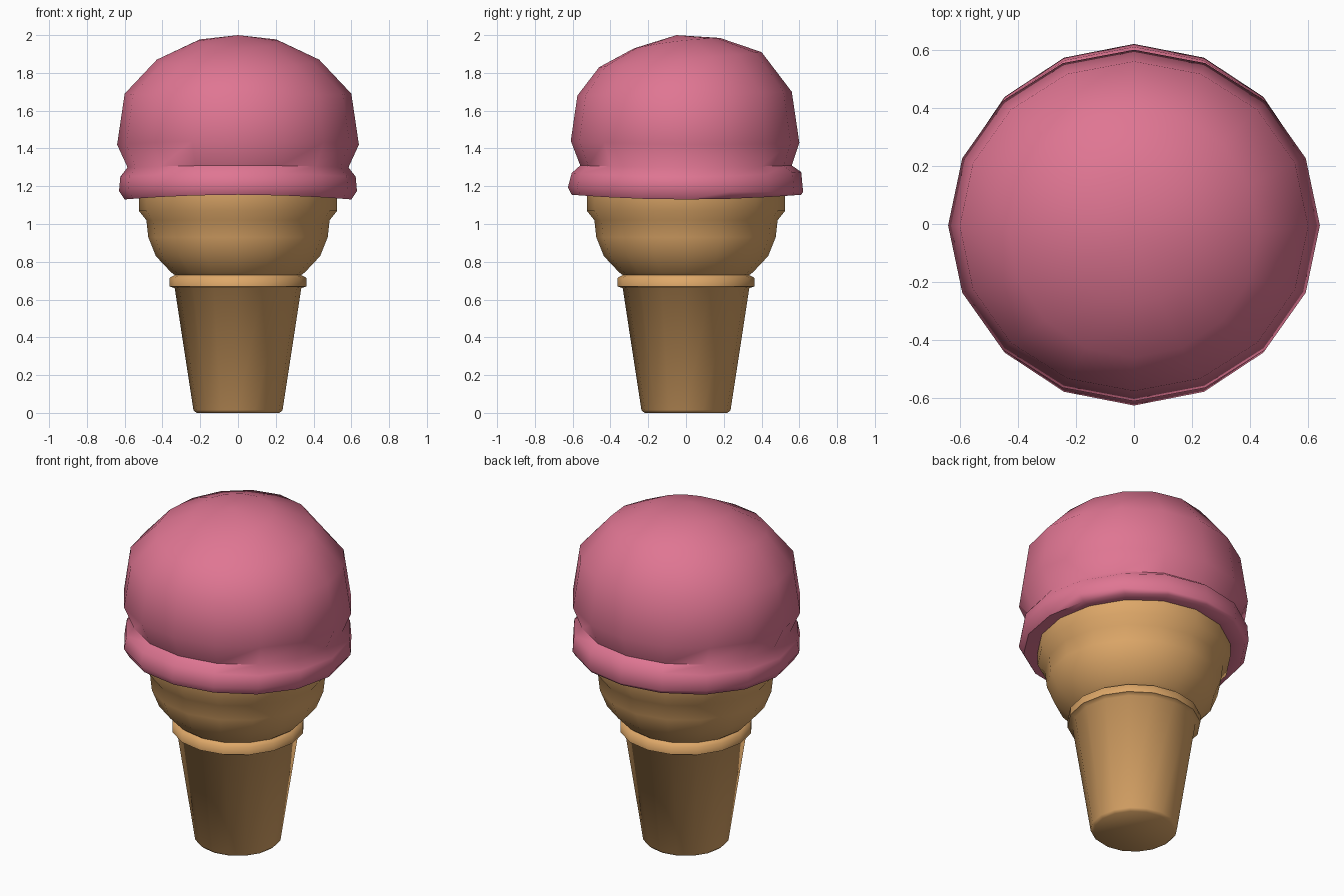
import bpy, bmesh, math

if "Cube" in bpy.data.objects:
    bpy.data.objects.remove(bpy.data.objects["Cube"])

SIDES = 16


def material(name, rgb):
    m = bpy.data.materials.new(name)
    m.diffuse_color = (*rgb, 1)
    m.use_nodes = True
    m.node_tree.nodes["Principled BSDF"].inputs["Base Color"].default_value = m.diffuse_color
    return m


def loft(name, rings, mat, angle, top=None, cap_bottom=False):
    """Skin rings listed bottom to top: (half width x, y front, y back, z side, z front, z back)."""
    bm = bmesh.new()
    loops = []
    for rx, yf, yb, zs, zf, zb in rings:
        loop = []
        for i in range(SIDES):
            a = 2 * math.pi * i / SIDES
            c, s = math.cos(a), math.sin(a)
            y = (yf + yb) / 2 + (yb - yf) / 2 * s
            z = zs * c * c + (zf + zb) / 2 * s * s + (zb - zf) / 2 * s
            loop.append(bm.verts.new((rx * c, y, z)))
        loops.append(loop)
    for lo, hi in zip(loops, loops[1:]):
        for i in range(SIDES):
            j = (i + 1) % SIDES
            bm.faces.new((lo[i], lo[j], hi[j], hi[i]))
    if top:
        tip = bm.verts.new(top)
        for i in range(SIDES):
            bm.faces.new((loops[-1][i], loops[-1][(i + 1) % SIDES], tip))
    if cap_bottom:
        bm.faces.new(loops[0][::-1])
    me = bpy.data.meshes.new(name)
    bm.to_mesh(me)
    bm.free()
    ob = bpy.data.objects.new(name, me)
    bpy.context.collection.objects.link(ob)
    me.materials.append(mat)
    bpy.ops.object.select_all(action='DESELECT')
    ob.select_set(True)
    bpy.context.view_layer.objects.active = ob
    bpy.ops.object.shade_smooth_by_angle(angle=math.radians(angle))
    return ob


pink = material("strawberry_pink", (0.74, 0.18, 0.29))
tan = material("wafer_tan", (0.73, 0.39, 0.14))

# Wafer cone: tapered stem, collar ring, rounded bowl and rim
profile = [(0.22, 0), (0.236, 0.015), (0.335, 0.66), (0.362, 0.67), (0.362, 0.715),
           (0.335, 0.73), (0.355, 0.745), (0.435, 0.83), (0.475, 0.93), (0.485, 1.02),
           (0.525, 1.07), (0.525, 1.17)]
loft("wafer_cone", [(r, -r, r, z, z, z) for r, z in profile], tan, 62, cap_bottom=True)

# Ice cream scoop: wavy lip, groove and slightly tilted dome
loft("ice_cream_scoop", [
    (0.51, -0.51, 0.51, 1.145, 1.16, 1.16),
    (0.60, -0.605, 0.61, 1.13, 1.155, 1.155),
    (0.63, -0.625, 0.62, 1.175, 1.195, 1.17),
    (0.623, -0.605, 0.61, 1.25, 1.27, 1.275),
    (0.585, -0.56, 0.56, 1.30, 1.31, 1.31),
    (0.64, -0.61, 0.60, 1.42, 1.44, 1.43),
    (0.60, -0.575, 0.56, 1.69, 1.68, 1.70),
    (0.43, -0.46, 0.40, 1.87, 1.83, 1.91),
    (0.22, -0.275, 0.18, 1.968, 1.93, 1.985),
], pink, 65, top=(0, -0.05, 2.0))
